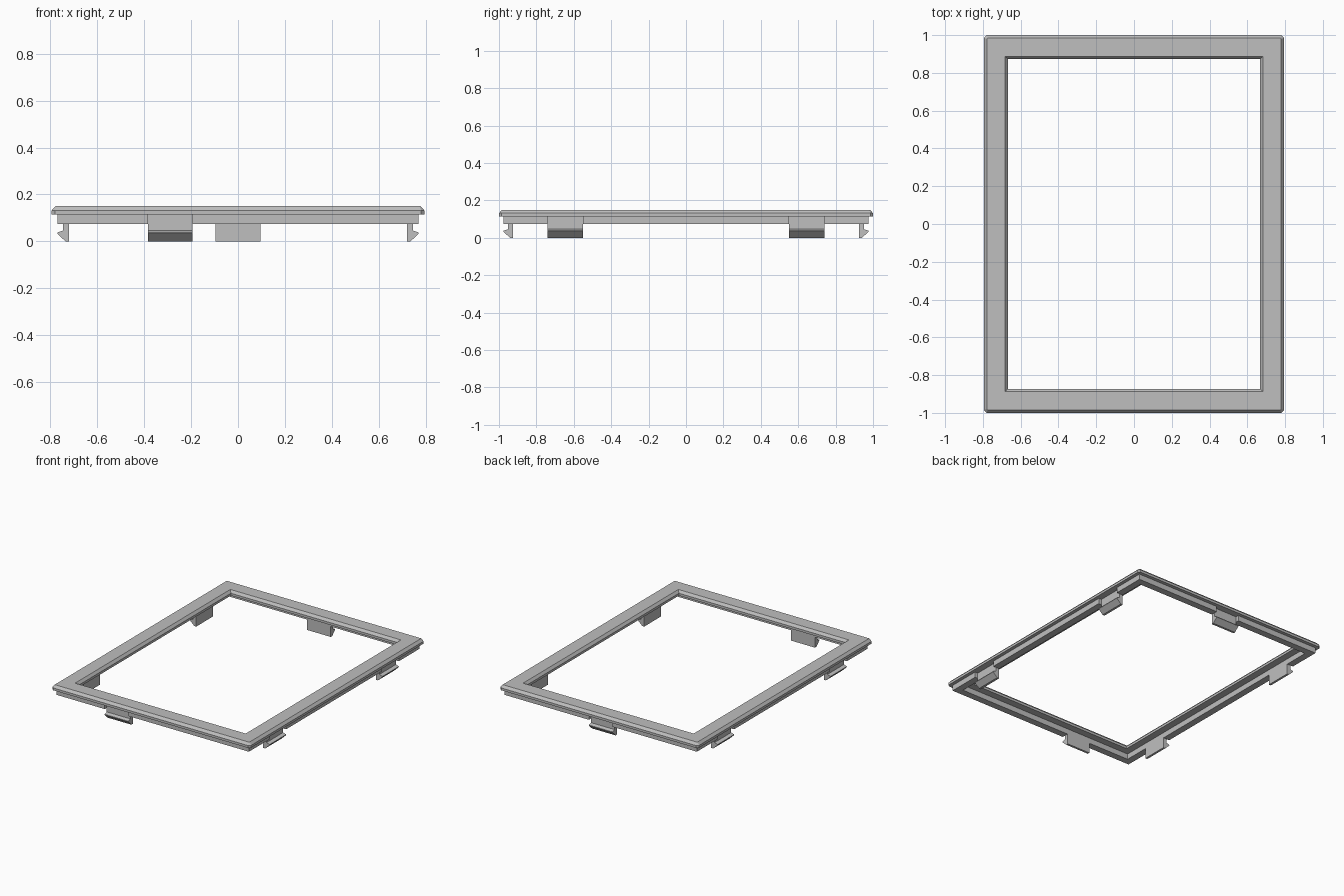
import bpy
import bmesh
from math import pi
from mathutils import Matrix, Vector

cube = bpy.data.objects.get("Cube")
if cube:
    bpy.data.objects.remove(cube, do_unlink=True)

HALF_X, HALF_Y = 0.795, 1.0      # outer half sizes of the frame
CLIP_HALF = 0.095                # half width of a clip
TOP, RIM, LEDGE, SKIRT = 0.15, 0.132, 0.115, 0.075

grey = bpy.data.materials.new("plain grey")
grey.use_nodes = True
colour = (0.52, 0.52, 0.52, 1)
grey.diffuse_color = colour
grey.node_tree.nodes["Principled BSDF"].inputs["Base Color"].default_value = colour


def make_object(name, bm):
    bmesh.ops.recalc_face_normals(bm, faces=bm.faces[:])
    mesh = bpy.data.meshes.new(name)
    bm.to_mesh(mesh)
    bm.free()
    mesh.materials.append(grey)
    obj = bpy.data.objects.new(name, mesh)
    bpy.context.scene.collection.objects.link(obj)
    return obj


def rectangle(inset, z, chamfer):
    """Corner-cut rectangle, measured inward from the frame's outer edge."""
    x, y, c = HALF_X - inset, HALF_Y - inset, chamfer
    points = []
    for sx, sy in ((1, 1), (-1, 1), (-1, -1), (1, -1)):
        pair = [(sx * x, sy * (y - c), z), (sx * (x - c), sy * y, z)]
        points += pair if sx * sy > 0 else pair[::-1]
    return points


def ring(name, profile):
    """Sweep a closed profile of (inset, z, corner chamfer) around the frame."""
    bm = bmesh.new()
    loops = [[bm.verts.new(p) for p in rectangle(*step)] for step in profile]
    for a, b in zip(loops, loops[1:] + loops[:1]):
        for i in range(8):
            j = (i + 1) % 8
            bm.faces.new((a[i], a[j], b[j], b[i]))
    bmesh.ops.remove_doubles(bm, verts=bm.verts[:], dist=0.0001)
    return make_object(name, bm)


def extrude_on_side(bm, profile, side, along):
    """Extrude an (inset, z) profile across one clip width on a frame side."""
    angle, reach = side
    place = Matrix.Rotation(angle, 4, "Z")
    centre = place.inverted() @ Vector(along)
    ends = [[bm.verts.new(place @ Vector((reach - d, centre.y + s * CLIP_HALF, z)))
             for d, z in profile] for s in (-1, 1)]
    bm.faces.new(ends[0])
    bm.faces.new(ends[1][::-1])
    n = len(profile)
    for i in range(n):
        j = (i + 1) % n
        bm.faces.new((ends[0][i], ends[1][i], ends[1][j], ends[0][j]))


# Bevelled face plate and the skirt under it
ring("face_plate", [(0, LEDGE, 0.014), (0, RIM, 0.014), (0.016, TOP, 0.004),
                    (0.112, TOP, 0), (0.127, RIM, 0), (0.127, LEDGE, 0)])
skirt = ring("skirt", [(0.025, SKIRT, 0), (0.025, LEDGE, 0),
                       (0.075, LEDGE, 0), (0.075, SKIRT, 0)])

# Clip positions: side (angle, reach) and a point along that side
left, back = (0, HALF_X), (pi / 2, HALF_Y)
right, front = (pi, HALF_X), (-pi / 2, HALF_Y)
clips = {
    "front_clip": (front, (-0.29, 0, 0)),
    "back_clip": (back, (0, 0, 0)),
}
for name, y in (("front", -0.645), ("back", 0.645)):
    clips["left_" + name + "_clip"] = (left, (0, y, 0))
    clips["right_" + name + "_clip"] = (right, (0, y, 0))

# Notches in the skirt that leave each clip stem free
notch = [(0.0, 0.05), (0.0, LEDGE + 0.02), (0.048, LEDGE + 0.02), (0.048, 0.05)]
bm = bmesh.new()
for side, along in clips.values():
    extrude_on_side(bm, notch, side, along)
cutter = make_object("notch_cutter", bm)
cutter.hide_render = True
cut = skirt.modifiers.new("notches", "BOOLEAN")
cut.operation = "DIFFERENCE"
cut.solver = "EXACT"
cut.object = cutter
bpy.context.view_layer.objects.active = skirt
bpy.ops.object.modifier_apply(modifier=cut.name)
bpy.data.objects.remove(cutter, do_unlink=True)

# Barbed snap clips
barb = [(0.075, SKIRT), (0.075, 0), (0.059, 0), (0.024, 0.033),
        (0.024, 0.038), (0.048, 0.046), (0.048, SKIRT)]
for name, (side, along) in clips.items():
    bm = bmesh.new()
    extrude_on_side(bm, barb, side, along)
    make_object(name, bm)
